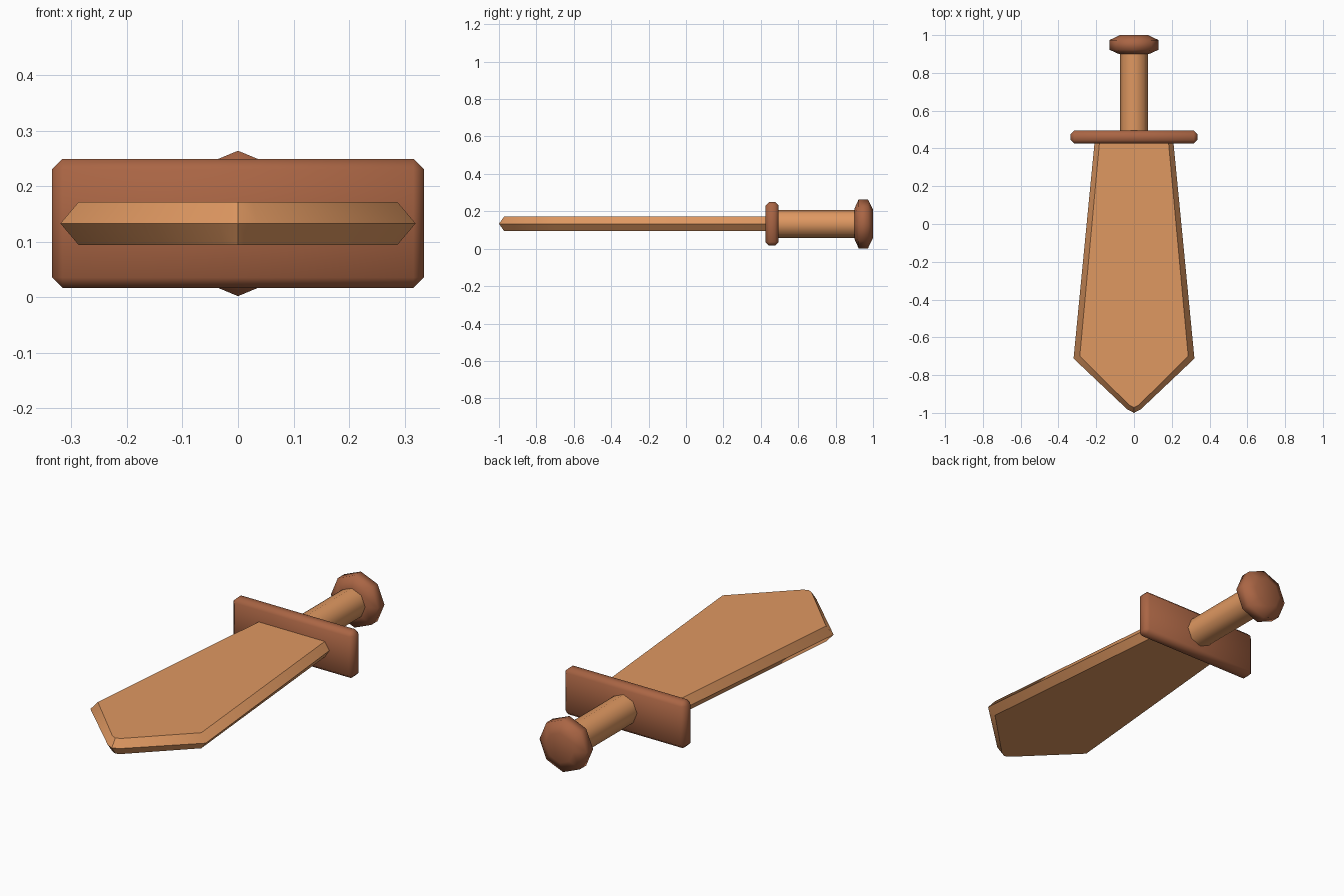
import bpy, bmesh, math
from mathutils import Vector

if "Cube" in bpy.data.objects:
    bpy.data.objects.remove(bpy.data.objects["Cube"])

MID_Z = 0.133  # height of the central axis


def make_material(name, colour):
    mat = bpy.data.materials.new(name)
    mat.use_nodes = True
    mat.diffuse_color = (*colour, 1)
    mat.node_tree.nodes["Principled BSDF"].inputs["Base Color"].default_value = (*colour, 1)
    return mat


light_wood = make_material("light wood", (0.74, 0.315, 0.12))
dark_wood = make_material("dark wood", (0.4, 0.13, 0.058))


def finish(name, bm, mat, smooth_angle):
    bmesh.ops.recalc_face_normals(bm, faces=bm.faces)
    mesh = bpy.data.meshes.new(name)
    bm.to_mesh(mesh)
    bm.free()
    mesh.materials.append(mat)
    obj = bpy.data.objects.new(name, mesh)
    bpy.context.collection.objects.link(obj)
    bpy.ops.object.select_all(action='DESELECT')
    obj.select_set(True)
    bpy.context.view_layer.objects.active = obj
    bpy.ops.object.shade_smooth_by_angle(angle=math.radians(smooth_angle))
    return obj


def loft(name, rings, mat, smooth_angle):
    """Skin a stack of equal-length point rings and cap both ends."""
    bm = bmesh.new()
    loops = [[bm.verts.new(p) for p in ring] for ring in rings]
    for a, b in zip(loops, loops[1:]):
        for i in range(len(a)):
            j = (i + 1) % len(a)
            bm.faces.new((a[i], a[j], b[j], b[i]))
    bm.faces.new(loops[0])
    bm.faces.new(loops[-1])
    return finish(name, bm, mat, smooth_angle)


def octagon(radius, y):
    """Ring around the long axis with a corner pointing up."""
    turns = [math.tau * i / 8 for i in range(8)]
    return [Vector((radius * math.sin(t), y, MID_Z + radius * math.cos(t))) for t in turns]


def outline(half, z):
    """Mirror a half outline, whose last point is the tip on the centre line."""
    points = half + [(-x, y) for x, y in reversed(half[:-1])]
    return [Vector((x, y, z)) for x, y in points]


# Blade: wide edge line at mid height, narrower flats above and below
edge = [(0.208, 0.44), (0.32, -0.712), (0.035, -0.982), (0, -1)]
flat = [(0.182, 0.44), (0.287, -0.7), (0.026, -0.958), (0, -0.972)]
loft("blade", [outline(flat, MID_Z - 0.039), outline(edge, MID_Z),
               outline(flat, MID_Z + 0.039)], light_wood, 45)

# Guard: chamfered block
bm = bmesh.new()
bmesh.ops.create_cube(bm, size=1)
for v in bm.verts:
    v.co = Vector((v.co.x * 0.67, 0.46 + v.co.y * 0.07, MID_Z + v.co.z * 0.233))
bmesh.ops.bevel(bm, geom=bm.edges[:], offset=0.019, segments=1, affect='EDGES')
finish("guard", bm, dark_wood, 60)

# Grip and pommel
loft("grip", [octagon(0.075, 0.48), octagon(0.075, 0.91)], light_wood, 60)
pommel_profile = [(0.08, 0.9), (0.131, 0.923), (0.131, 0.973), (0.075, 1)]
loft("pommel", [octagon(r, y) for r, y in pommel_profile], dark_wood, 70)
